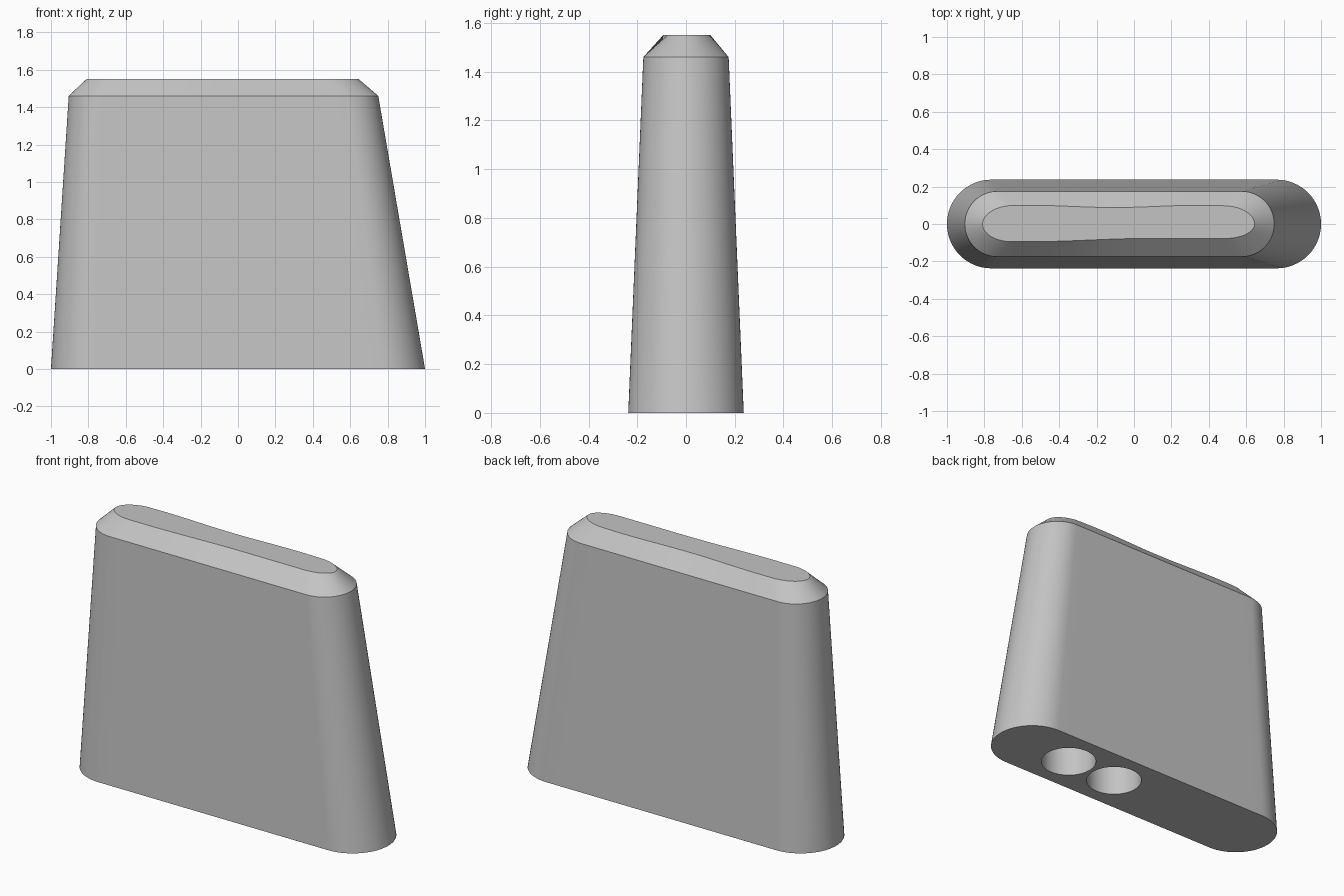
import bpy, bmesh, math

cube = bpy.data.objects.get("Cube")
if cube:
    bpy.data.objects.remove(cube, do_unlink=True)

HEIGHT, SHOULDER = 1.55, 1.46
ARC, RUN = 32, 24          # steps per rounded end and per straight side


def stadium(left, right, radius):
    """Closed outline with rounded ends, counter-clockwise from the lower right."""
    ca, cb = left + radius, right - radius
    pts = []
    for centre, start, other in ((cb, -math.pi / 2, ca), (ca, math.pi / 2, cb)):
        for i in range(ARC):
            a = start + math.pi * i / ARC
            pts.append((centre + radius * math.cos(a), radius * math.sin(a)))
        side = radius if start < 0 else -radius
        for i in range(RUN):
            pts.append((centre + (other - centre) * i / RUN, side))
    return pts


def crown(outline, left, right, radius):
    """Shrink the shoulder outline to the gently wavy top rim."""
    x0, x1 = min(p[0] for p in outline), max(p[0] for p in outline)
    pts = []
    for x, y in outline:
        nx = left + (x - x0) / (x1 - x0) * (right - left)
        if y > 0:
            half = 0.094 + 0.006 * math.cos(math.tau * (nx + 0.555) / 0.9)
        else:
            t = min(max((nx + 0.53) / 0.6, 0), 1)
            half = 0.094 - 0.017 * t * t * (3 - 2 * t)
        pts.append((nx, y / radius * half))
    return pts


# Colour
grey = bpy.data.materials.new("plain grey")
grey.use_nodes = True
colour = (0.55, 0.55, 0.55, 1)
grey.diffuse_color = colour
grey.node_tree.nodes["Principled BSDF"].inputs["Base Color"].default_value = colour

# Tapered body with bevelled crown
base = stadium(-1, 1, 0.237)
shoulder = stadium(-0.905, 0.75, 0.175)
rim = crown(shoulder, -0.81, 0.645, 0.175)
bm = bmesh.new()
rings = [[bm.verts.new((x, y, z)) for x, y in ring]
         for ring, z in ((base, 0), (shoulder, SHOULDER), (rim, HEIGHT))]
n = len(base)
for low, high in zip(rings, rings[1:]):
    for i in range(n):
        j = (i + 1) % n
        bm.faces.new((low[i], low[j], high[j], high[i]))
bm.faces.new(rings[0][::-1])
bm.faces.new(rings[-1])
mesh = bpy.data.meshes.new("tapered_body")
bm.to_mesh(mesh)
bm.free()
mesh.materials.append(grey)
body = bpy.data.objects.new("tapered_body", mesh)
bpy.context.collection.objects.link(body)

# Two round sockets in the underside
DEPTH = 0.8
for x in (0.15, 0.49):
    bpy.ops.mesh.primitive_cylinder_add(vertices=64, radius=0.157, depth=2 * DEPTH,
                                        location=(x, 0, 0))
    cutter = bpy.context.object
    cutter.name = "socket_cutter"
    cutter.hide_render = True
    cutter.data.materials.append(grey)
    bpy.ops.object.select_all(action='DESELECT')
    body.select_set(True)
    bpy.context.view_layer.objects.active = body
    cut = body.modifiers.new("socket", 'BOOLEAN')
    cut.operation, cut.solver, cut.object = 'DIFFERENCE', 'EXACT', cutter
    bpy.ops.object.modifier_apply(modifier=cut.name)
    bpy.data.objects.remove(cutter, do_unlink=True)

bpy.ops.object.shade_smooth_by_angle(angle=math.radians(25))
